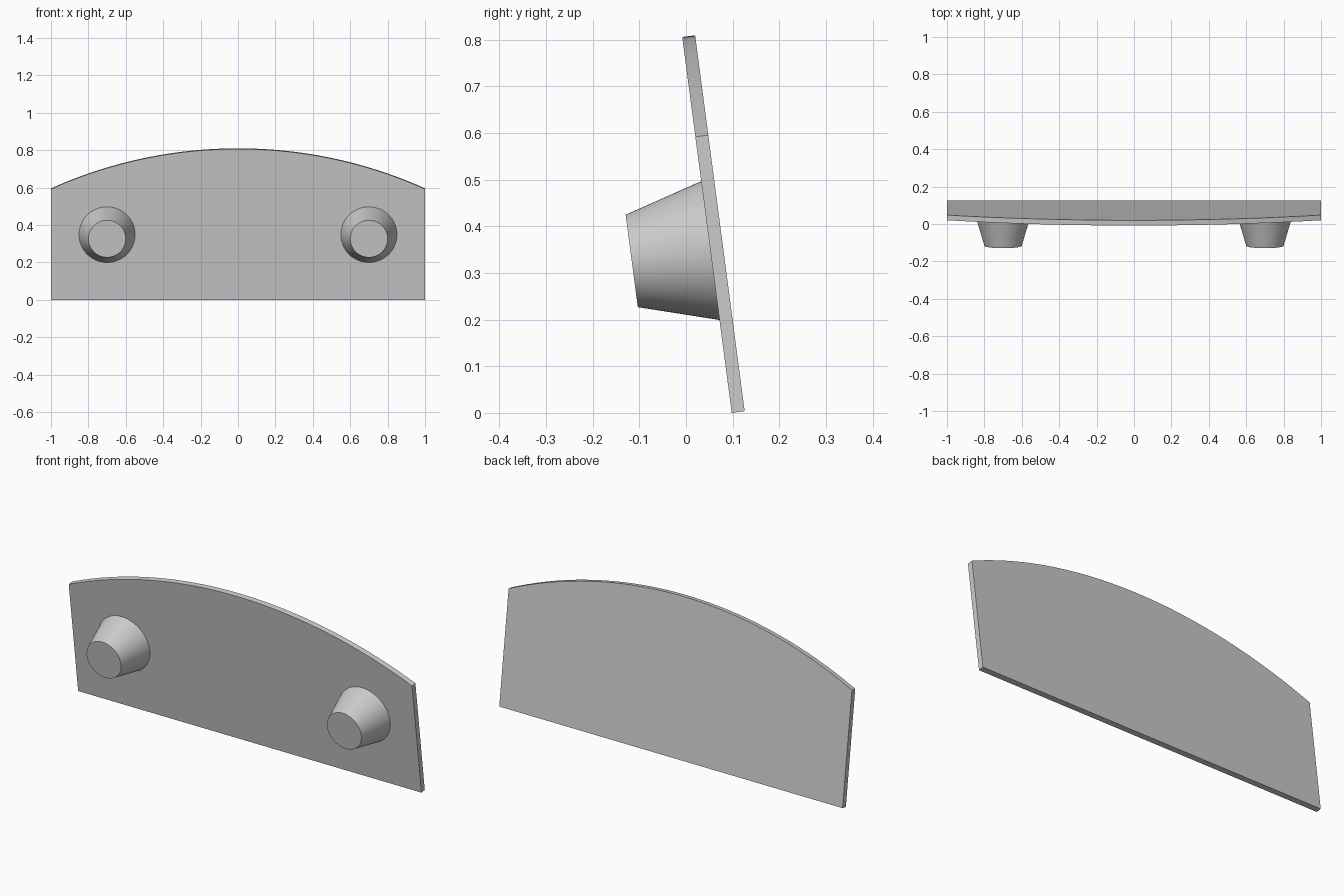
import bpy, bmesh, math
from mathutils import Matrix

if "Cube" in bpy.data.objects:
    bpy.data.objects.remove(bpy.data.objects["Cube"])

TILT = Matrix.Translation((0, 0.098, 0)) @ Matrix.Rotation(math.radians(7.5), 4, 'X')
THICK = 0.028
SIDE_H, MID_H = 0.597, 0.813
SEGMENTS = 48

grey = bpy.data.materials.new("grey")
grey.diffuse_color = (0.6, 0.6, 0.6, 1)
grey.use_nodes = True
grey.node_tree.nodes["Principled BSDF"].inputs["Base Color"].default_value = grey.diffuse_color


def finish(name, bm):
    """Lean the part back, and turn it into an object."""
    bmesh.ops.recalc_face_normals(bm, faces=bm.faces[:])
    bm.transform(TILT)
    mesh = bpy.data.meshes.new(name)
    bm.to_mesh(mesh)
    bm.free()
    mesh.materials.append(grey)
    obj = bpy.data.objects.new(name, mesh)
    bpy.context.collection.objects.link(obj)
    bpy.ops.object.select_all(action='DESELECT')
    obj.select_set(True)
    bpy.context.view_layer.objects.active = obj
    bpy.ops.object.shade_smooth_by_angle(angle=math.radians(30))


# Plate with a circular arc along its top edge
rise = MID_H - SIDE_H
radius = (1 + rise * rise) / (2 * rise)
half = math.asin(1 / radius)
profile = [(-1, 0), (1, 0)]
for i in range(SEGMENTS + 1):
    a = half - 2 * half * i / SEGMENTS
    profile.append((radius * math.sin(a), MID_H - radius + radius * math.cos(a)))
bm = bmesh.new()
face = bm.faces.new([bm.verts.new((x, 0, z)) for x, z in profile])
back = bmesh.ops.extrude_face_region(bm, geom=[face], use_keep_orig=True)
bmesh.ops.translate(bm, vec=(0, THICK, 0),
                    verts=[v for v in back["geom"] if isinstance(v, bmesh.types.BMVert)])
finish("plate", bm)

# Tapered pegs on the front
for side, x in (("left", -0.7), ("right", 0.7)):
    bm = bmesh.new()
    place = Matrix.Translation((x, -0.085, 0.351)) @ Matrix.Rotation(math.pi / 2, 4, 'X')
    bmesh.ops.create_cone(bm, cap_ends=True, segments=64, radius1=0.15,
                          radius2=0.1, depth=0.17, matrix=place)
    finish(side + "_peg", bm)
